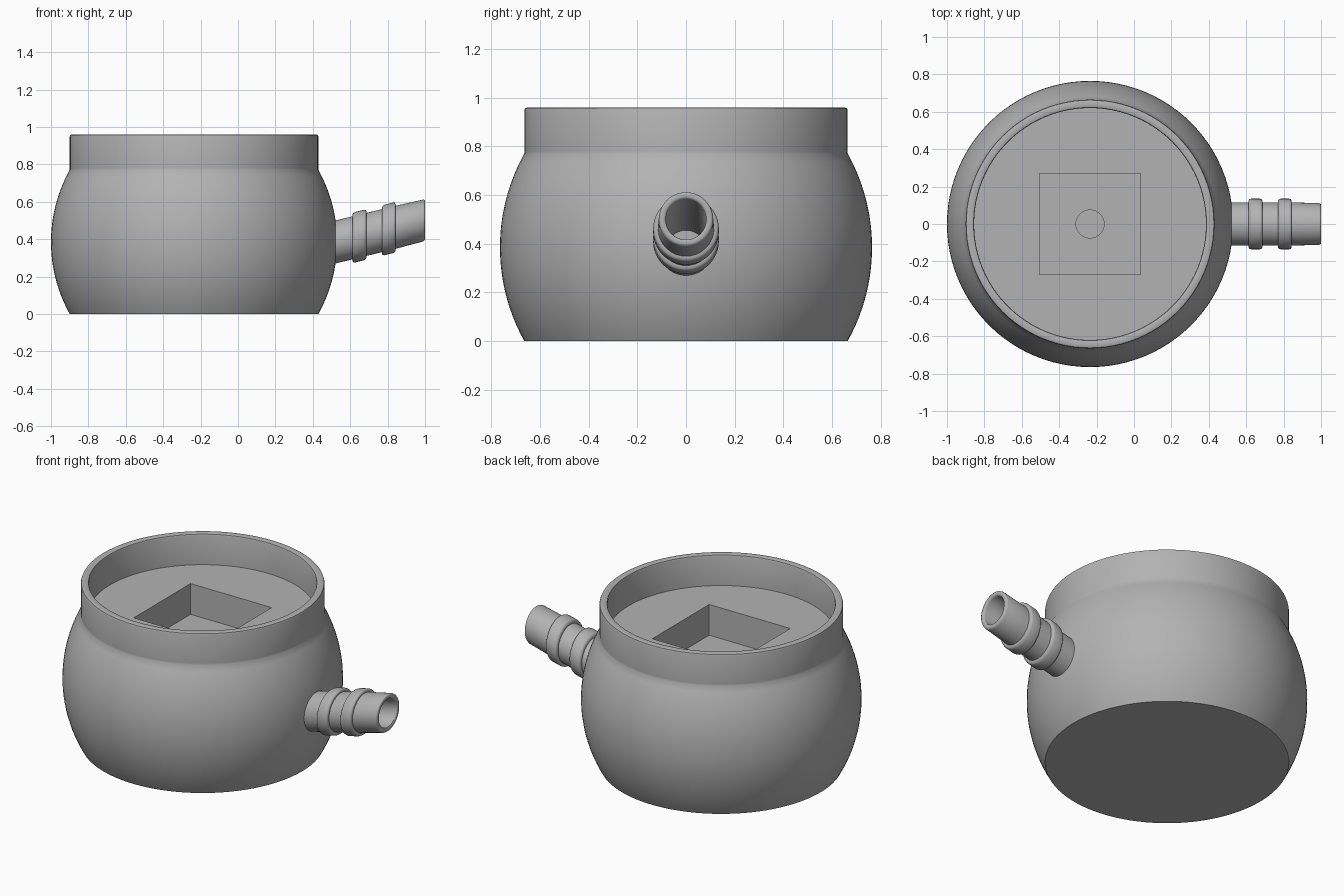
import bpy, bmesh, math

if "Cube" in bpy.data.objects:
    bpy.data.objects.remove(bpy.data.objects["Cube"])

CX = -0.235           # body axis
SLOPE = 0.245         # rise of the spout per unit of x

grey = bpy.data.materials.new("mid grey")
grey.diffuse_color = (0.45, 0.45, 0.45, 1)
grey.use_nodes = True
grey.node_tree.nodes["Principled BSDF"].inputs["Base Color"].default_value = grey.diffuse_color


def upright(r, t, a):
    return (CX + r * math.cos(a), r * math.sin(a), t)


def along_spout(r, t, a):
    return (t, r * math.cos(a), 0.502 + SLOPE * (t - 1) + r * math.sin(a))


def lathe(name, profile, place, steps, closed=False):
    """Sweep (radius, distance) points round an axis; radius 0 makes a pole."""
    bm = bmesh.new()
    rings = []
    for r, t in profile:
        n = steps if r > 0 else 1
        rings.append([bm.verts.new(place(r, t, 2 * math.pi * i / steps)) for i in range(n)])
    pairs = list(zip(rings, rings[1:])) + ([(rings[-1], rings[0])] if closed else [])
    for p, q in pairs:
        for i in range(steps):
            j = (i + 1) % steps
            corners = [p[i % len(p)], p[j % len(p)], q[j % len(q)], q[i % len(q)]]
            bm.faces.new(list(dict.fromkeys(corners)))
    bmesh.ops.recalc_face_normals(bm, faces=bm.faces)
    mesh = bpy.data.meshes.new(name)
    bm.to_mesh(mesh)
    bm.free()
    mesh.materials.append(grey)
    ob = bpy.data.objects.new(name, mesh)
    bpy.context.collection.objects.link(ob)
    return ob


def cut(target, cutter):
    m = target.modifiers.new("cut", 'BOOLEAN')
    m.operation, m.solver, m.object = 'DIFFERENCE', 'EXACT', cutter
    bpy.context.view_layer.objects.active = target
    bpy.ops.object.modifier_apply(modifier=m.name)
    bpy.data.objects.remove(cutter)


def smooth(ob, degrees):
    bpy.ops.object.select_all(action='DESELECT')
    ob.select_set(True)
    bpy.context.view_layer.objects.active = ob
    bpy.ops.object.shade_smooth_by_angle(angle=math.radians(degrees))


# Bowl: bulging wall, straight collar with rounded lip, recessed floor
R = 0.791
bulge = [(math.sqrt(R * R - (z - 0.385) ** 2) - 0.026, z)
         for z in (0.77 * i / 24 for i in range(25))]
lip = [(0.665, 0.78), (0.665, 0.948), (0.662, 0.957), (0.653, 0.96),
       (0.632, 0.96), (0.623, 0.957), (0.62, 0.948)]
bowl = lathe("bowl", [(0, 0)] + bulge + lip + [(0.62, 0.775), (0, 0.775)], upright, 96)

# Square pocket in the floor, with a round well in its bottom
bpy.ops.mesh.primitive_cube_add(size=1, location=(CX, 0, 0.79))
pocket = bpy.context.object
pocket.scale = (0.54, 0.54, 0.4)
bpy.context.view_layer.update()
cut(bowl, pocket)
cut(bowl, lathe("well_cutter", [(0, 0.4), (0.075, 0.4), (0.075, 0.7), (0, 0.7)], upright, 48))

# Spout bore continues a little way into the wall
cut(bowl, lathe("bore_cutter", [(0, 0.47), (0.083, 0.47), (0.083, 0.7), (0, 0.7)], along_spout, 48))
smooth(bowl, 32)

# Spout: slanted hollow tube with two rounded ribs
tube = [(0.083, 0.48), (0.115, 0.48)]
for x in (0.613, 0.77):
    tube += [(0.115, x), (0.125, x), (0.132, x + 0.004), (0.135, x + 0.012),
             (0.135, x + 0.061), (0.132, x + 0.069), (0.125, x + 0.073), (0.115, x + 0.073)]
tube += [(0.112, 0.99), (0.109, 0.997), (0.103, 1.0), (0.09, 1.0), (0.085, 0.997), (0.083, 0.99)]
spout = lathe("spout", tube, along_spout, 64, closed=True)
smooth(spout, 50)
